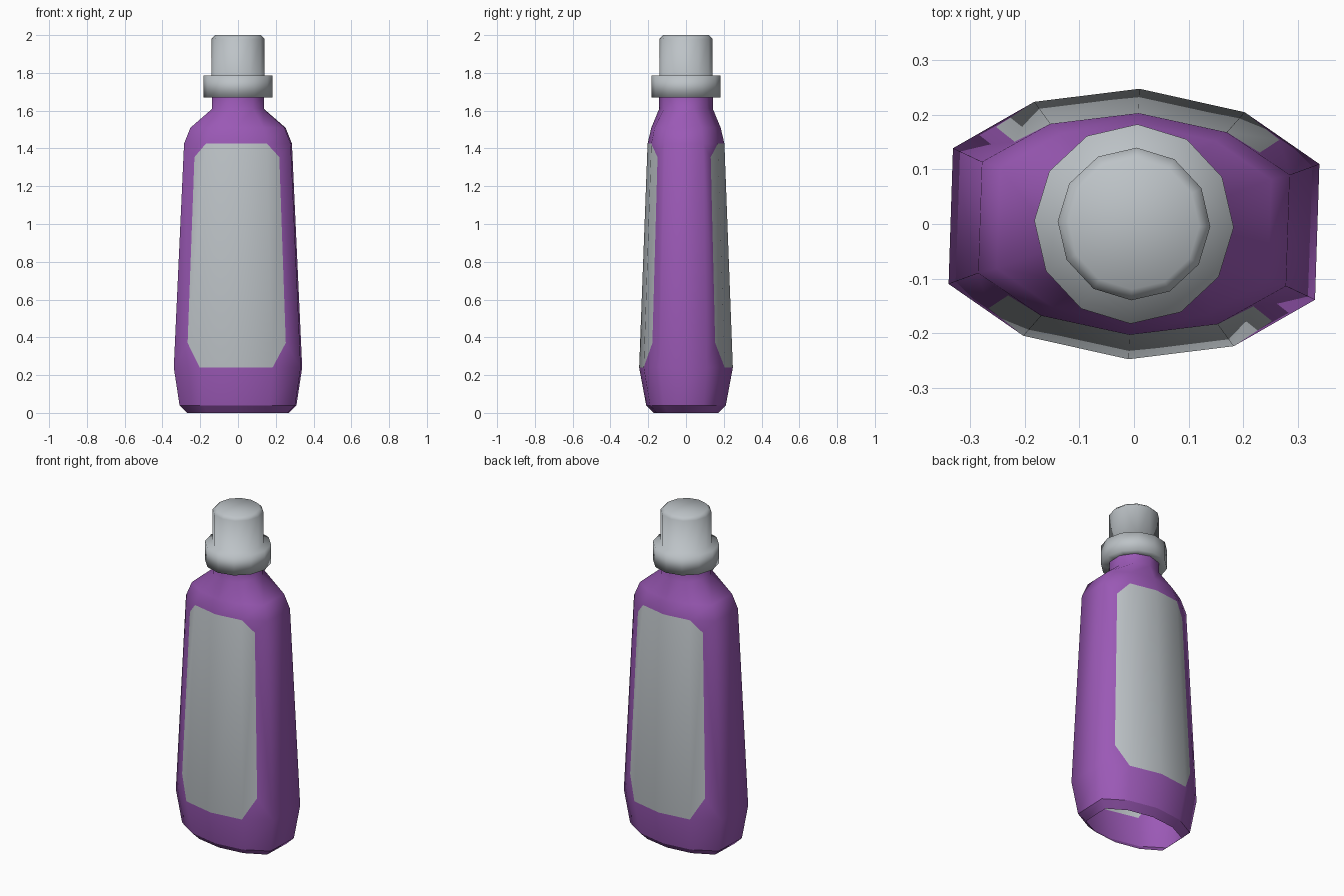
import bpy, bmesh, math
from mathutils import Vector

if "Cube" in bpy.data.objects:
    bpy.data.objects.remove(bpy.data.objects["Cube"])


def lin(c):
    c /= 255
    return c / 12.92 if c <= 0.04045 else ((c + 0.055) / 1.055) ** 2.4


def material(name, r, g, b):
    m = bpy.data.materials.new(name)
    m.diffuse_color = (lin(r), lin(g), lin(b), 1)
    m.use_nodes = True
    m.node_tree.nodes["Principled BSDF"].inputs["Base Color"].default_value = m.diffuse_color
    return m


PURPLE = material("purple plastic", 155, 89, 182)
GREY = material("light grey", 189, 195, 199)


def finish(bm, name, mats):
    me = bpy.data.meshes.new(name)
    bm.normal_update()
    bm.to_mesh(me)
    bm.free()
    for m in mats:
        me.materials.append(m)
    ob = bpy.data.objects.new(name, me)
    bpy.context.collection.objects.link(ob)
    return ob


def sharpen(bm, limit, test=lambda e: False):
    for f in bm.faces:
        f.smooth = True
    for e in bm.edges:
        if len(e.link_faces) == 2:
            e.smooth = not (e.calc_face_angle() > limit or test(e))


# Bottle body: ten-sided outline lofted up through scaled rings, open base
half = [(.34, .11), (.203, .205), (.01, .248), (-.183, .224), (-.332, .139)]
outline = half + [(-x, -y) for x, y in half]
N = len(outline)
levels = [(0, .79, .695), (.04, .91, .85), (.24, 1, 1),
          (1.425, .84, .82), (1.51, .74, .74)]
rings = [[Vector((x * sx, y * sy, z)) for x, y in outline] for z, sx, sy in levels]
for z in (1.61, 1.69):
    rings.append([Vector((.142 * math.cos(math.radians(16 + 36 * k)),
                          .142 * math.sin(math.radians(16 + 36 * k)), z))
                  for k in range(N)])

bm = bmesh.new()
vr = [[bm.verts.new(p) for p in r] for r in rings]


def face(vs, mat, flip=False):
    f = bm.faces.new(vs[::-1] if flip else vs)
    f.material_index = mat


for lv in range(len(vr) - 1):
    lo, hi = vr[lv], vr[lv + 1]
    for i in range(N):
        j = (i + 1) % N
        side = i % 5
        if lv != 2 or side == 4:
            face([lo[i], lo[j], hi[j], hi[i]], 0)
        elif side in (1, 2):
            face([lo[i], lo[j], hi[j], hi[i]], 1)      # label middle
        else:
            # label border with cut corners
            flip = side == 0
            a, b = (j, i) if flip else (i, j)
            mids = []
            for t in (.11, .94):
                p = lo[a].co.lerp(hi[a].co, t)
                q = lo[b].co.lerp(hi[b].co, t)
                mids.append(bm.verts.new(p.lerp(q, .5)))
            m0, m1 = mids
            face([lo[a], m0, m1, hi[a]], 1, flip)
            face([lo[a], lo[b], m0], 0, flip)
            face([lo[b], hi[b], m1, m0], 0, flip)
            face([hi[b], hi[a], m1], 0, flip)
sharpen(bm, math.radians(75),
        lambda e: all(abs(v.co.z - .04) < .001 for v in e.verts))
finish(bm, "bottle_body", [PURPLE, GREY])

# Cap with collar: twelve-sided turned profile
profile = [(.13, 1.67), (.183, 1.67), (.183, 1.785), (.14, 1.785),
           (.14, 1.98), (.12, 2.0)]
bm = bmesh.new()
S = 12
cr = [[bm.verts.new((r * math.cos(a), r * math.sin(a), z))
       for a in (math.radians(30 * k - 2) for k in range(S))] for r, z in profile]
for lo, hi in zip(cr, cr[1:]):
    for i in range(S):
        j = (i + 1) % S
        bm.faces.new([lo[i], lo[j], hi[j], hi[i]])
bm.faces.new(cr[-1])
sharpen(bm, math.radians(32))
finish(bm, "cap", [GREY])
